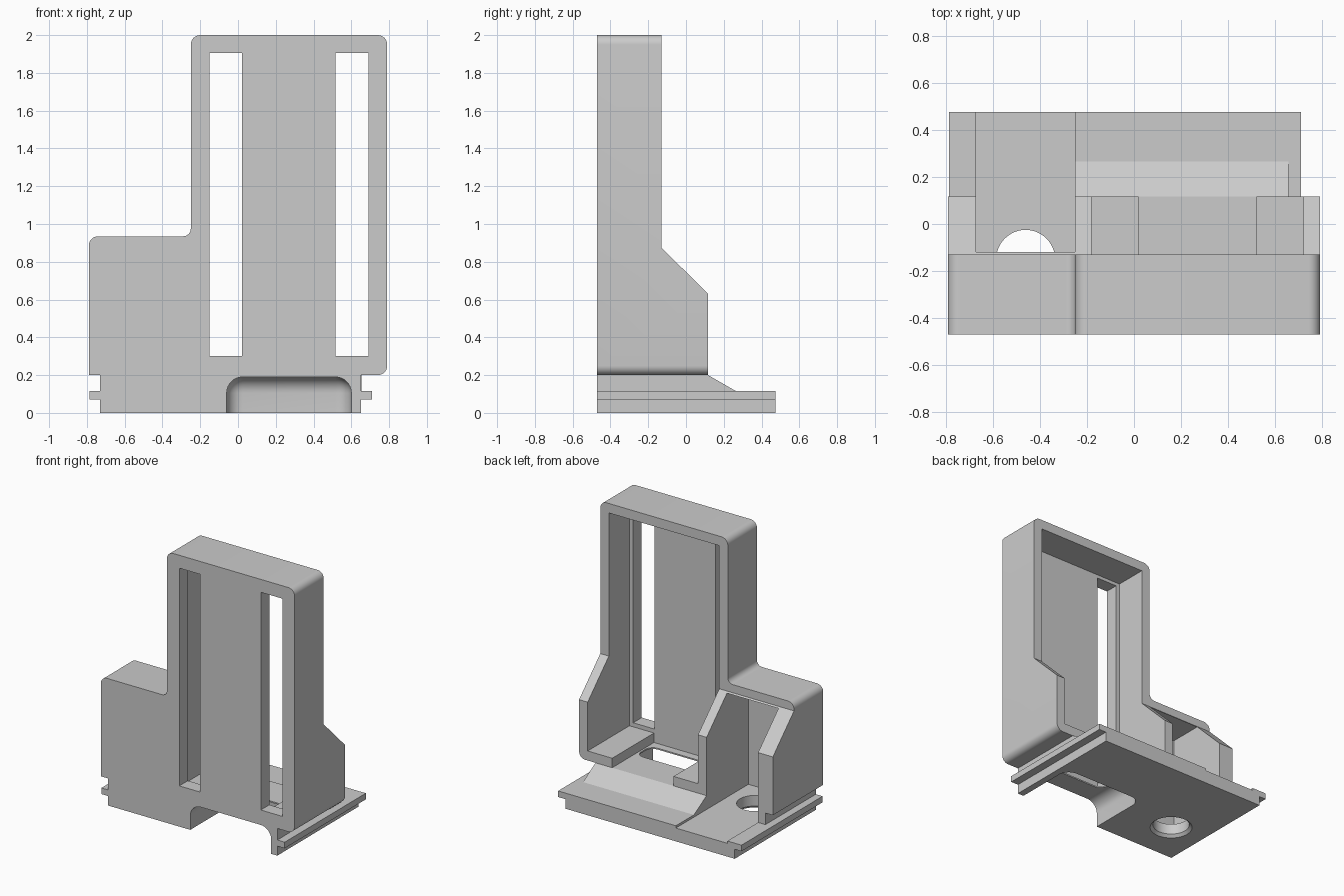
import bpy, bmesh, math
from mathutils import Vector

cube = bpy.data.objects.get("Cube")
if cube:
    bpy.data.objects.remove(cube, do_unlink=True)

grey = bpy.data.materials.new("plain grey")
grey.use_nodes = True
grey.diffuse_color = (0.6, 0.6, 0.6, 1)
grey.node_tree.nodes["Principled BSDF"].inputs["Base Color"].default_value = (0.6, 0.6, 0.6, 1)


def make_object(name, bm):
    bmesh.ops.recalc_face_normals(bm, faces=bm.faces)
    mesh = bpy.data.meshes.new(name)
    bm.to_mesh(mesh)
    bm.free()
    mesh.materials.append(grey)
    obj = bpy.data.objects.new(name, mesh)
    bpy.context.collection.objects.link(obj)
    return obj


def rounded(points, steps=8):
    """Replace right-angled corners given as (u, v, radius) by arcs."""
    out = []
    for i, (u, v, *rest) in enumerate(points):
        p = Vector((u, v))
        if not rest:
            out.append(p)
            continue
        r = rest[0]
        d1 = (Vector(points[i - 1][:2]) - p).normalized()
        d2 = (Vector(points[(i + 1) % len(points)][:2]) - p).normalized()
        for k in range(steps + 1):
            t = math.pi / 2 * k / steps
            out.append(p + r * (d1 + d2) - r * (d2 * math.cos(t) + d1 * math.sin(t)))
    return out


def prism(name, points, axis, start, end):
    """Extrude a profile along one axis."""
    place = {"x": lambda u, v, w: (w, u, v),
             "y": lambda u, v, w: (u, w, v),
             "z": lambda u, v, w: (u, v, w)}[axis]
    bm = bmesh.new()
    outline = rounded(points)
    a, b = [[bm.verts.new(place(p.x, p.y, w)) for p in outline] for w in (start, end)]
    bm.faces.new(a)
    bm.faces.new(b)
    for i in range(len(a)):
        bm.faces.new((a[i - 1], a[i], b[i], b[i - 1]))
    return make_object(name, bm)


def rect(u0, u1, v0, v1, *r):
    return [(u0, v0, *r), (u1, v0, *r), (u1, v1, *r), (u0, v1, *r)]


def cone(name, x, y, z0, z1, r0, r1):
    bm = bmesh.new()
    bmesh.ops.create_cone(bm, cap_ends=True, segments=48, radius1=r0, radius2=r1, depth=z1 - z0)
    bmesh.ops.translate(bm, verts=bm.verts, vec=(x, y, (z0 + z1) / 2))
    return make_object(name, bm)


# Housing: front outline with side rails, run through the full depth
housing = prism("housing", [
    (-0.73, 0), (0.65, 0), (0.65, 0.07), (0.71, 0.07), (0.71, 0.115), (0.65, 0.115),
    (0.65, 0.2), (0.79, 0.2, 0.05), (0.79, 2, 0.05), (-0.25, 2, 0.05),
    (-0.25, 0.935, 0.04), (-0.79, 0.935, 0.05), (-0.79, 0.2), (-0.73, 0.2),
    (-0.73, 0.115), (-0.785, 0.115), (-0.785, 0.07), (-0.73, 0.07)], "y", -0.47, 0.475)

# Stepped and sloping back
cutters = [prism("back_cutter", [
    (-0.13, 2.2), (-0.13, 0.875), (0.117, 0.63), (0.117, 0.115), (0.6, 0.115), (0.6, 2.2)],
    "x", -1, 1)]

# Tall compartment with a sunken middle floor, and the side compartment
cutters.append(prism("tall_cavity", [
    (0.02, 0.2), (0.52, 0.2), (0.52, 0.27), (0.72, 0.27), (0.72, 1.93),
    (-0.18, 1.93), (-0.18, 0.27), (0.02, 0.27)], "y", -0.37, 0.6))
cutters.append(prism("side_cavity", rect(-0.67, -0.25, 0.098, 0.865), "y", -0.37, 0.6))

# Two long front slots
for x0, x1 in ((-0.15, 0.02), (0.515, 0.69)):
    cutters.append(prism("slot_cutter", rect(x0, x1, 0.3, 1.905), "y", -0.6, -0.3))

# Rounded finger notch under the front
bm = bmesh.new()
bmesh.ops.create_cube(bm, size=1)
for v in bm.verts:
    v.co = (0.27 + 0.66 * v.co.x, -0.4 + 0.8 * v.co.y, -0.155 + 0.69 * v.co.z)
bmesh.ops.bevel(bm, geom=bm.edges[:], offset=0.085, segments=8, profile=0.5, affect="EDGES")
cutters.append(make_object("notch_cutter", bm))

# Floor opening into the notch, and the countersunk round hole
cutters.append(prism("opening_cutter", rect(0.035, 0.505, -0.31, -0.14, 0.06), "z", 0.12, 0.25))
cutters.append(cone("hole_cutter", -0.46, -0.15, -0.1, 0.15, 0.125, 0.125))
cutters.append(cone("countersink_cutter", -0.46, -0.15, -0.02, 0.02, 0.165, 0.125))

bpy.context.view_layer.objects.active = housing
for cutter in cutters:
    cutter.hide_render = True
    mod = housing.modifiers.new("cut", "BOOLEAN")
    mod.operation = "DIFFERENCE"
    mod.solver = "EXACT"
    mod.object = cutter
    bpy.ops.object.modifier_apply(modifier=mod.name)
    bpy.data.objects.remove(cutter, do_unlink=True)

# Sloping ramp behind the tall compartment
ramp = prism("ramp", [(0.117, 0.115), (0.117, 0.2), (0.265, 0.115)], "x", -0.25, 0.655)

for obj in (housing, ramp):
    bpy.ops.object.select_all(action="DESELECT")
    obj.select_set(True)
    bpy.context.view_layer.objects.active = obj
    bpy.ops.object.shade_smooth_by_angle(angle=math.radians(30))
